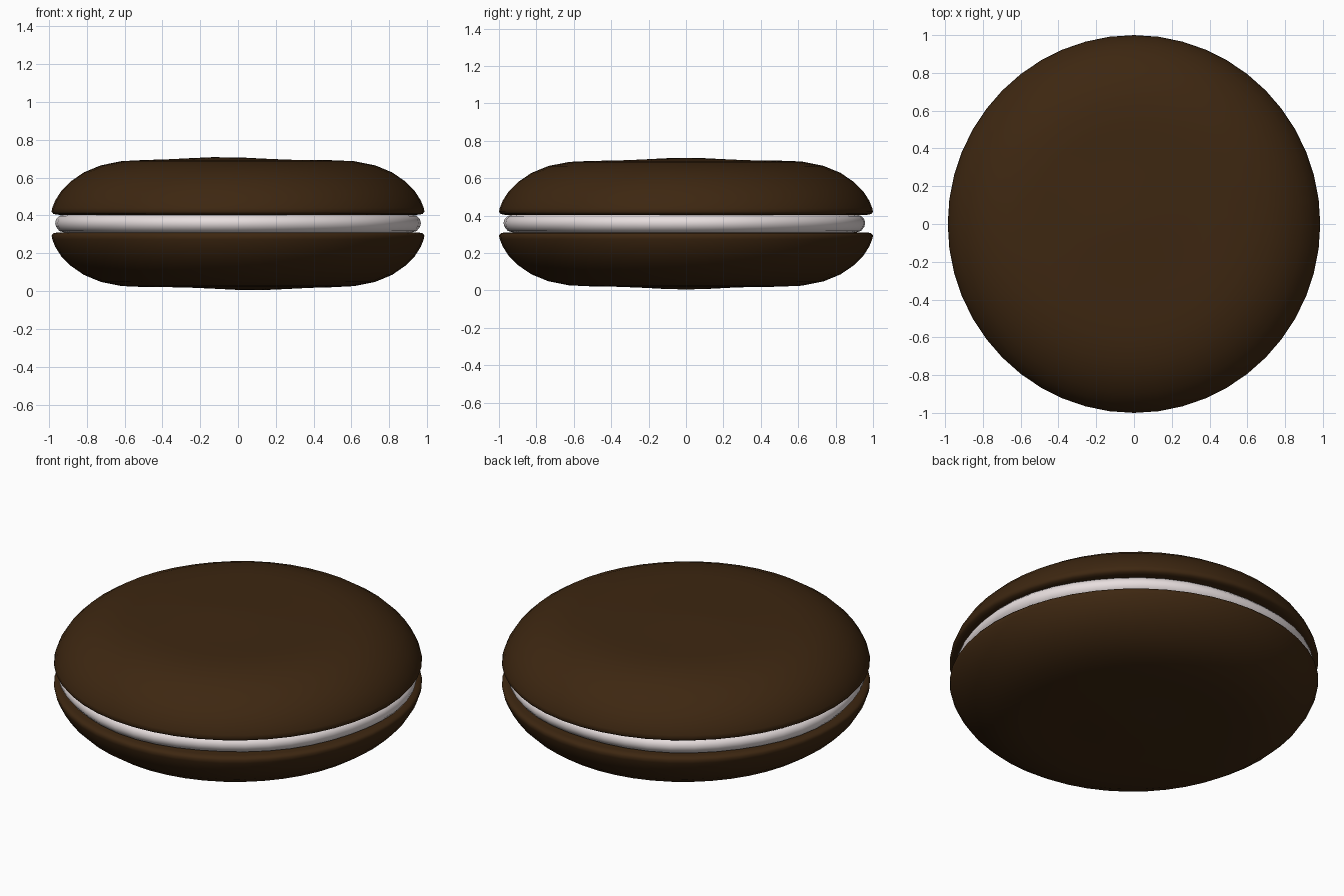
import bpy, bmesh, math

if "Cube" in bpy.data.objects:
    bpy.data.objects.remove(bpy.data.objects["Cube"])

def material(name, rgb):
    m = bpy.data.materials.new(name)
    m.diffuse_color = (*rgb, 1)
    m.use_nodes = True
    m.node_tree.nodes["Principled BSDF"].inputs["Base Color"].default_value = m.diffuse_color
    return m

brown = material("dark chocolate", (0.047, 0.020, 0.0055))
white = material("cream white", (0.80, 0.73, 0.73))
SIDES = 48

def lathe(name, profile, mat, shape):
    """Revolve a closed (radius, z) profile running from axis to axis."""
    bm = bmesh.new()
    rings = []
    for r, z in profile:
        if r == 0:
            rings.append([bm.verts.new(shape(0, 0, z))] * SIDES)
        else:
            rings.append([bm.verts.new(shape(r * math.cos(2 * math.pi * i / SIDES),
                                             r * math.sin(2 * math.pi * i / SIDES), z))
                          for i in range(SIDES)])
    for a, b in zip(rings, rings[1:]):
        for i in range(SIDES):
            j = (i + 1) % SIDES
            bm.faces.new(list(dict.fromkeys((a[i], a[j], b[j], b[i]))))
    bmesh.ops.recalc_face_normals(bm, faces=bm.faces)
    me = bpy.data.meshes.new(name)
    bm.to_mesh(me)
    bm.free()
    me.materials.append(mat)
    for p in me.polygons:
        p.use_smooth = True
    ob = bpy.data.objects.new(name, me)
    bpy.context.collection.objects.link(ob)
    return ob

# Cookie: flat inside face, thin rounded lip, domed outside with a soft bump
cookie = [(0, .403), (.5, .403), (.9, .403), (.96, .404), (.982, .408), (.992, .42),
          (.988, .44), (.972, .48), (.94, .53), (.89, .58), (.82, .628), (.73, .665),
          (.62, .687), (.5, .692), (.38, .692), (.26, .692), (.14, .692), (0, .692)]

def cookie_shape(flip):
    def shape(x, y, z):
        if z > .6:
            z += .017 * math.exp(-((x + .08) ** 2 + y ** 2) / .07)
            z += .004 * math.exp(-((x + .3) ** 2 + (y - .62) ** 2) / .05)
        x *= .994
        y *= 1.008
        # The lower cookie is the upper one turned over about the y axis
        return (-x, y, .714 - z) if flip else (x, y, z)
    return shape

lathe("top_cookie", cookie, brown, cookie_shape(False))
lathe("bottom_cookie", cookie, brown, cookie_shape(True))

# Cream filling with a slightly uneven bulging edge
def cream_shape(x, y, z):
    a = math.atan2(y, x)
    s = 1 + .006 * math.sin(3 * a + .6) + .004 * math.sin(7 * a)
    return (x * s - .003, y * s, z)

cream = [(0, .305), (.9, .305), (.945, .318), (.962, .34), (.967, .36),
         (.962, .38), (.945, .398), (.9, .41), (0, .41)]
lathe("cream_filling", cream, white, cream_shape)
